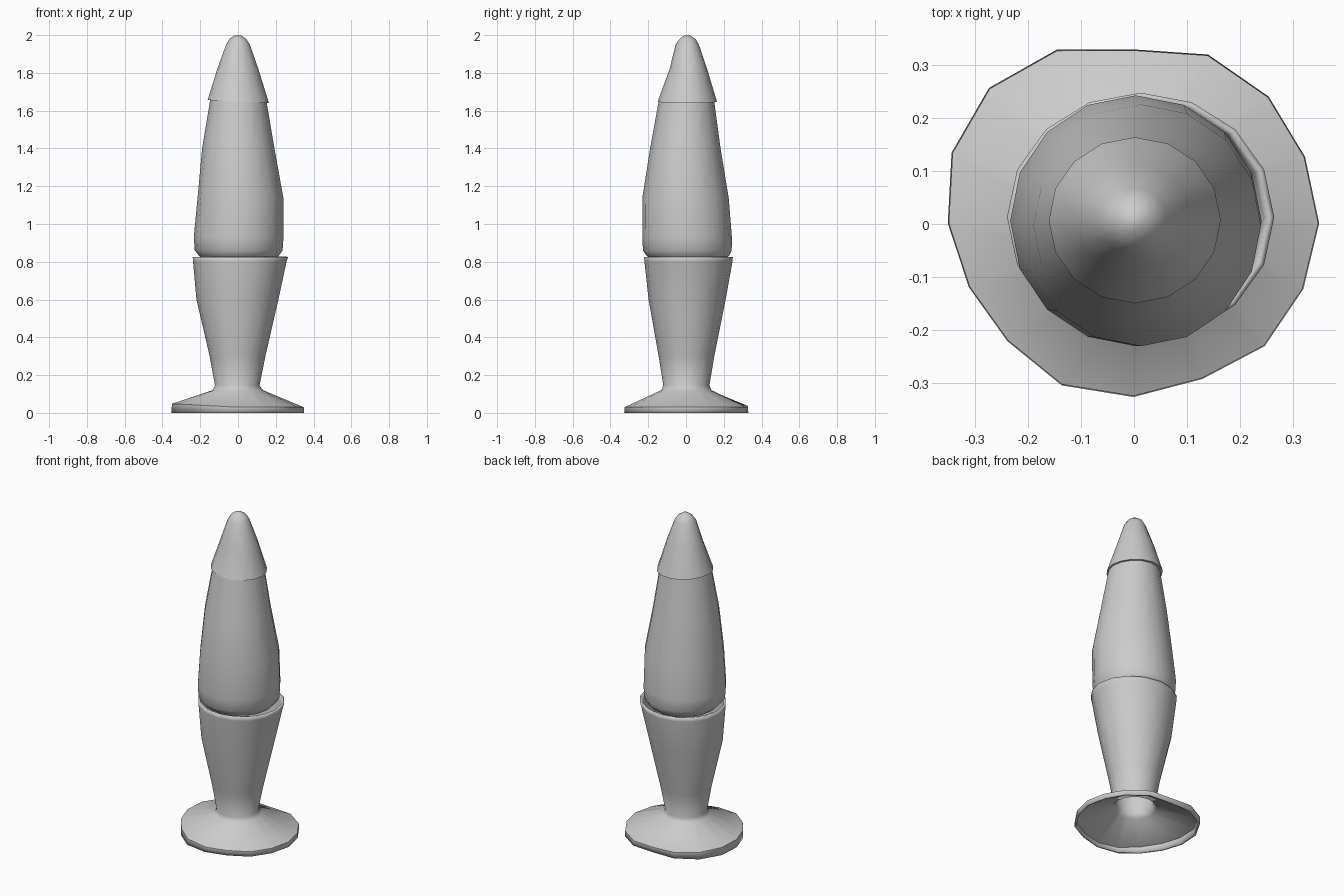
import bpy, bmesh, math

if "Cube" in bpy.data.objects:
    bpy.data.objects.remove(bpy.data.objects["Cube"], do_unlink=True)

SIDES = 16

grey = bpy.data.materials.new("plain grey")
grey.use_nodes = True
grey.diffuse_color = (0.6, 0.6, 0.6, 1)
grey.node_tree.nodes["Principled BSDF"].inputs["Base Color"].default_value = grey.diffuse_color


def lathe(name, rings, close_bottom, close_top, wall=0, tweak=None):
    """Skin rings given as (z, min x, max x, min y, max y)."""
    bm = bmesh.new()
    loops = []
    for n, (z, x0, x1, y0, y1) in enumerate(rings):
        loop = []
        for i in range(SIDES):
            a = math.tau * i / SIDES
            x = (x0 + x1) / 2 + (x1 - x0) / 2 * math.cos(a)
            y = (y0 + y1) / 2 + (y1 - y0) / 2 * math.sin(a)
            co = (x, y, z)
            loop.append(bm.verts.new(tweak(n, i, co) if tweak else co))
        loops.append(loop)
    for low, high in zip(loops, loops[1:]):
        for i in range(SIDES):
            j = (i + 1) % SIDES
            bm.faces.new((low[i], low[j], high[j], high[i]))
    if close_bottom:
        bm.faces.new(loops[0][::-1])
    if close_top:
        bm.faces.new(loops[-1])
    mesh = bpy.data.meshes.new(name)
    bm.to_mesh(mesh)
    bm.free()
    mesh.materials.append(grey)
    obj = bpy.data.objects.new(name, mesh)
    bpy.context.collection.objects.link(obj)
    bpy.ops.object.select_all(action="DESELECT")
    obj.select_set(True)
    bpy.context.view_layer.objects.active = obj
    bpy.ops.object.shade_smooth_by_angle(angle=math.radians(50))
    if wall:
        shell = obj.modifiers.new("wall", "SOLIDIFY")
        shell.thickness = wall
        shell.offset = -1
    return obj


# Slightly uneven rim of the foot, higher on the left of the front view
RIM = [1, 1, 1.03, 1.05, 1, 1.08, 1.1, 1.06, 1, 0.96, 0.96, 1.01, 1, 0.97, 1, 0.99]


def uneven_rim(n, i, co):
    x, y, z = co
    if n > 1:
        return co
    if n == 1:
        z += 0.018 * max(0, -x / 0.35)
    return (x * RIM[i], y * RIM[i], z)


# Hollow foot and cup
lathe("base_cup", [
    (0.00, -0.352, 0.350, -0.327, 0.330),
    (0.03, -0.350, 0.348, -0.325, 0.328),
    (0.12, -0.135, 0.133, -0.132, 0.135),
    (0.145, -0.122, 0.114, -0.120, 0.124),
    (0.30, -0.150, 0.145, -0.145, 0.150),
    (0.60, -0.220, 0.214, -0.198, 0.210),
    (0.80, -0.238, 0.257, -0.220, 0.246),
    (0.825, -0.240, 0.265, -0.222, 0.248),
], False, False, wall=0.012, tweak=uneven_rim)

# Bottle
lathe("bottle", [
    (0.81, -0.185, 0.195, -0.180, 0.205),
    (0.83, -0.205, 0.215, -0.207, 0.227),
    (0.86, -0.229, 0.236, -0.228, 0.242),
    (0.93, -0.234, 0.241, -0.231, 0.243),
    (1.14, -0.214, 0.240, -0.231, 0.226),
    (1.40, -0.190, 0.193, -0.190, 0.183),
    (1.66, -0.147, 0.149, -0.143, 0.148),
], True, True)


# Cap, tapering to a rounded tip
def tilted_edge(n, i, co):
    x, y, z = co
    return (x, y, z - 0.05 * x) if n == 0 else co


lathe("cap", [
    (1.648, -0.161, 0.164, -0.150, 0.164),
    (1.82, -0.110, 0.108, -0.087, 0.112),
    (1.95, -0.063, 0.063, -0.055, 0.068),
    (1.98, -0.045, 0.043, -0.034, 0.050),
    (1.996, -0.021, 0.020, -0.012, 0.026),
    (2.00, -0.006, 0.006, 0.002, 0.012),
], True, True, tweak=tilted_edge)
